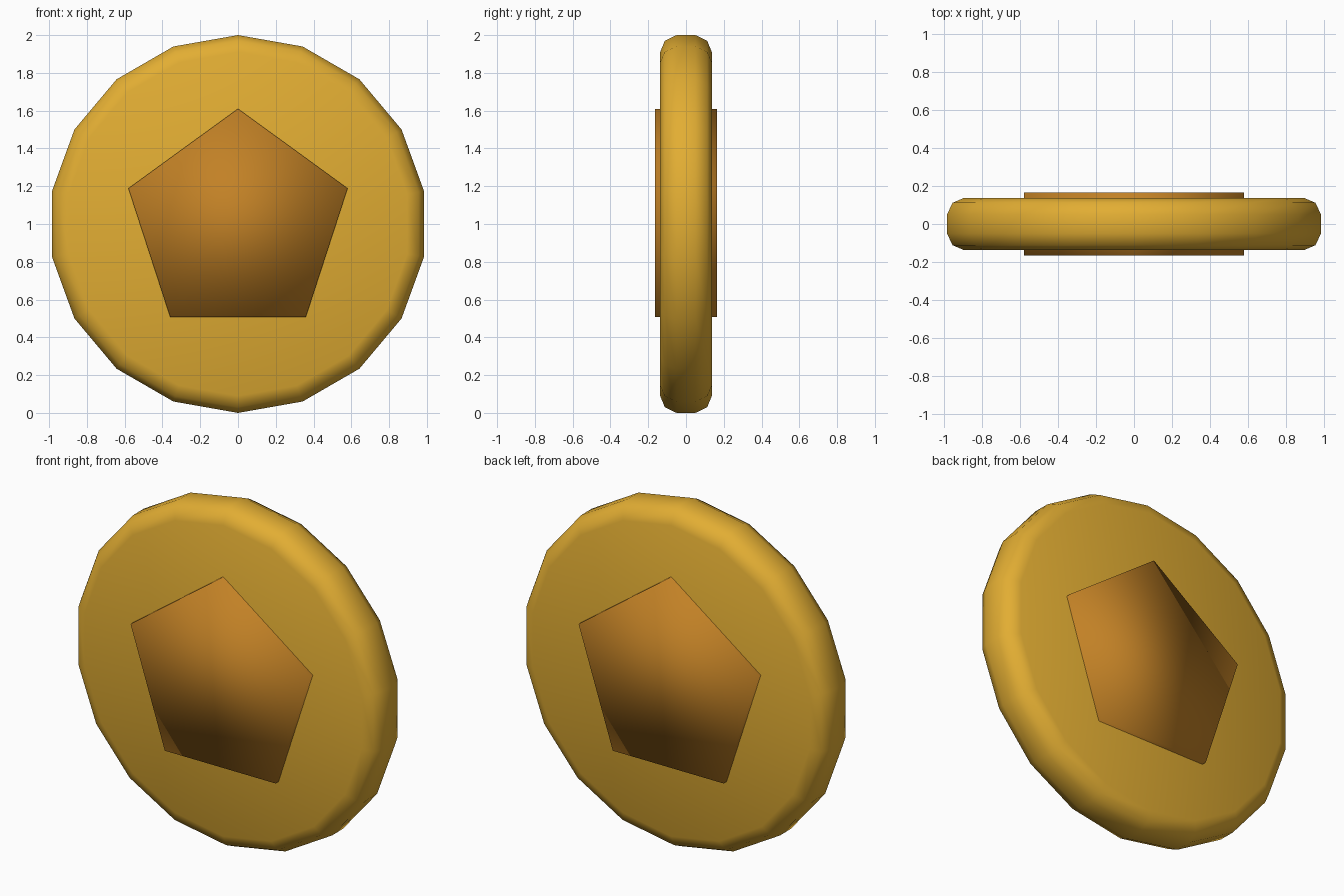
import bpy, bmesh, math

if "Cube" in bpy.data.objects:
    bpy.data.objects.remove(bpy.data.objects["Cube"])


def material(name, rgb):
    m = bpy.data.materials.new(name)
    m.diffuse_color = (*rgb, 1)
    m.use_nodes = True
    m.node_tree.nodes["Principled BSDF"].inputs["Base Color"].default_value = m.diffuse_color
    return m


def turned(name, sides, profile, mat):
    """Closed solid around the y axis, first corner up; profile = (radius, y) rings."""
    bm = bmesh.new()
    rings = []
    for r, y in profile:
        angles = [2 * math.pi * i / sides for i in range(sides)]
        rings.append([bm.verts.new((r * math.sin(a), y, 1 + r * math.cos(a))) for a in angles])
    for low, high in zip(rings, rings[1:]):
        for i in range(sides):
            j = (i + 1) % sides
            bm.faces.new((low[i], low[j], high[j], high[i]))
    bm.faces.new(rings[0])
    bm.faces.new(rings[-1])
    bmesh.ops.recalc_face_normals(bm, faces=bm.faces)
    for f in bm.faces:
        f.smooth = True
    me = bpy.data.meshes.new(name)
    bm.to_mesh(me)
    bm.free()
    me.materials.append(mat)
    ob = bpy.data.objects.new(name, me)
    bpy.context.collection.objects.link(ob)
    return ob


gold = material("gold", (0.76, 0.42, 0.033))
bronze = material("bronze", (0.54, 0.22, 0.019))

# Coin disc with a rounded rim
half = [(0.91, 0.137), (0.97, 0.112), (1.0, 0.05)]
rim = [(r, -y) for r, y in half] + half[::-1]
turned("coin_disc", 18, rim, gold)

# Five-sided emblem, raised on both faces
turned("pentagon_emblem", 5, [(0.61, -0.165), (0.61, 0.165)], bronze)
